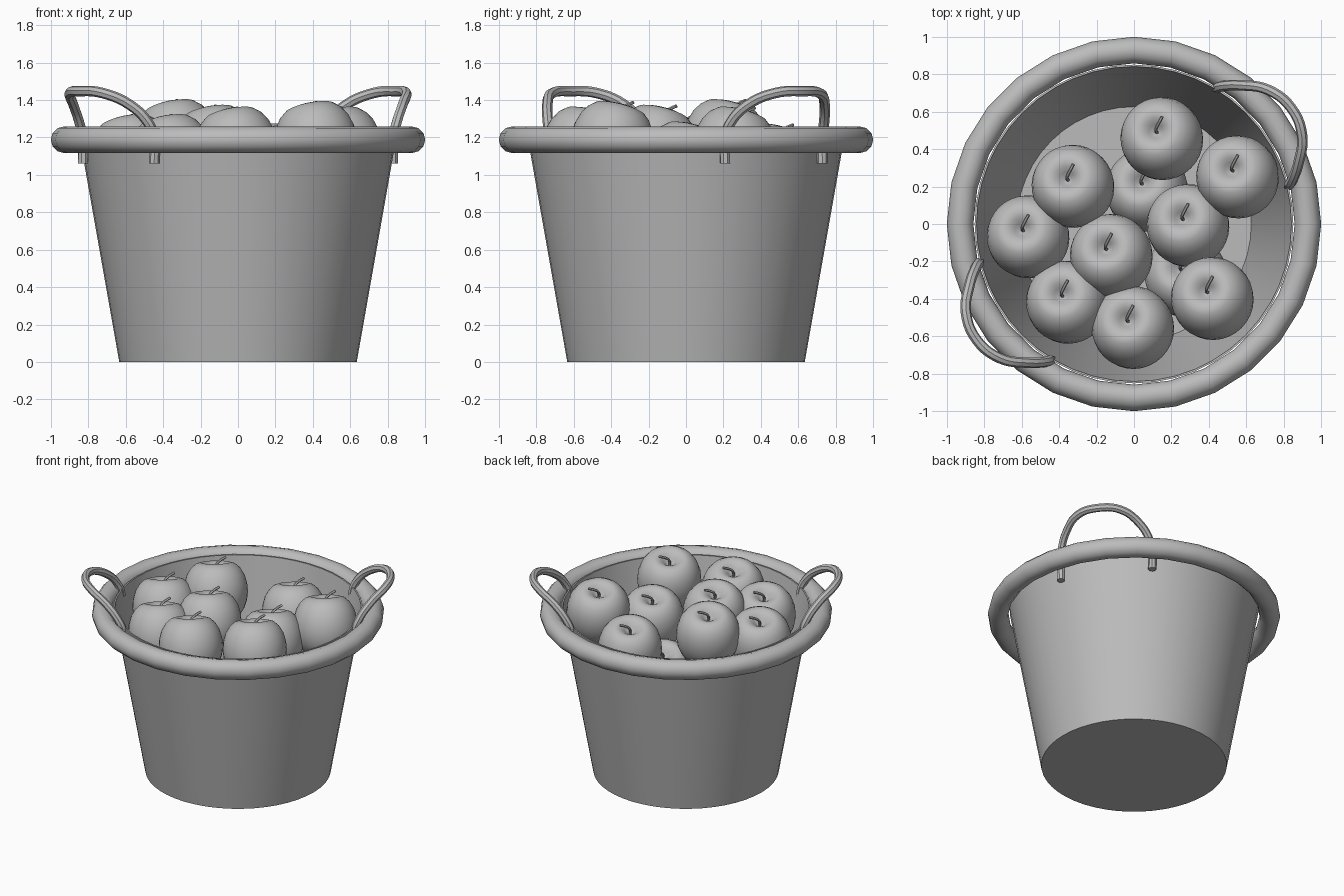
import bpy, bmesh, math
from mathutils import Vector, Matrix

if "Cube" in bpy.data.objects:
    bpy.data.objects.remove(bpy.data.objects["Cube"], do_unlink=True)

grey = bpy.data.materials.new("plain grey")
grey.use_nodes = True
GREY = (0.5, 0.5, 0.5, 1)
grey.diffuse_color = GREY
grey.node_tree.nodes["Principled BSDF"].inputs["Base Color"].default_value = GREY


def finish(obj, angle=40):
    obj.data.materials.append(grey)
    bpy.ops.object.select_all(action="DESELECT")
    obj.select_set(True)
    bpy.context.view_layer.objects.active = obj
    bpy.ops.object.shade_smooth_by_angle(angle=math.radians(angle))
    return obj


def lathe(name, profile, steps, angle=40):
    """Spin an (r, z) profile around z."""
    bm = bmesh.new()
    verts = [bm.verts.new((r, 0, z)) for r, z in profile]
    edges = [bm.edges.new(pair) for pair in zip(verts, verts[1:])]
    bmesh.ops.spin(bm, geom=verts + edges, axis=(0, 0, 1), cent=(0, 0, 0),
                   angle=math.tau, steps=steps)
    bmesh.ops.remove_doubles(bm, verts=bm.verts, dist=0.0005)
    bmesh.ops.recalc_face_normals(bm, faces=bm.faces)
    mesh = bpy.data.meshes.new(name)
    bm.to_mesh(mesh)
    bm.free()
    obj = bpy.data.objects.new(name, mesh)
    bpy.context.collection.objects.link(obj)
    return finish(obj, angle)


def tube(name, points, radius, sides=2, resolution=5):
    """Round tube along a smooth path, turned into a mesh."""
    curve = bpy.data.curves.new(name, "CURVE")
    curve.dimensions = "3D"
    curve.bevel_depth = radius
    curve.bevel_resolution = sides
    curve.use_fill_caps = True
    spline = curve.splines.new("BEZIER")
    spline.resolution_u = resolution
    spline.bezier_points.add(len(points) - 1)
    for bez, p in zip(spline.bezier_points, points):
        bez.co = p
        bez.handle_left_type = bez.handle_right_type = "AUTO"
    obj = bpy.data.objects.new(name, curve)
    bpy.context.collection.objects.link(obj)
    bpy.ops.object.select_all(action="DESELECT")
    obj.select_set(True)
    bpy.context.view_layer.objects.active = obj
    bpy.ops.object.convert(target="MESH")
    return finish(bpy.context.object)


# Tapered basket body with a thin wall and a floor
lathe("basket_body", [(0, 0), (0.635, 0), (0.852, 1.23), (0.842, 1.23),
                      (0.627, 0.012), (0, 0.012)], 48)

# Thick rolled rim
bpy.ops.mesh.primitive_torus_add(major_segments=28, minor_segments=12,
                                 major_radius=0.93, minor_radius=0.071,
                                 location=(0, 0, 1.188))
rim = bpy.context.object
rim.name = "rim"
finish(rim, 50)

# Two opposite handles that lean outward over the rim: (outward, sideways, up)
half = [(0.793, 0.322, 1.06), (0.793, 0.322, 1.2), (0.825, 0.31, 1.28),
        (0.905, 0.255, 1.375), (1.005, 0.15, 1.437)]
path = half + [(1.045, 0, 1.448)] + [(u, -v, z) for u, v, z in reversed(half)]
for name, turn in (("back_left_handle", 0), ("front_right_handle", math.pi)):
    spin = Matrix.Rotation(math.radians(36.3) + turn, 3, "Z")
    tube(name, [spin @ Vector(p) for p in path], 0.028)

# One apple and its bent stem, shared by every copy
apple = lathe("apple_1", [
    (0, 0.135), (0.02, 0.145), (0.04, 0.168), (0.065, 0.19), (0.1, 0.203),
    (0.135, 0.193), (0.17, 0.163), (0.198, 0.118), (0.215, 0.06), (0.22, 0),
    (0.212, -0.06), (0.192, -0.115), (0.162, -0.16), (0.125, -0.19),
    (0.085, -0.205), (0.05, -0.202), (0.02, -0.19), (0, -0.185)], 32, 60)
stem = tube("stem_1", [(0, 0, 0.12), (0.002, 0.005, 0.185),
                       (0.02, 0.028, 0.214), (0.045, 0.062, 0.237)], 0.009, 1, 4)

# Pile of apples, all tilted the same way
places = [(0.15, 0.455, 1.05), (0.555, 0.25, 1.14), (-0.325, 0.2, 1.18),
          (0.29, -0.01, 1.06), (-0.565, -0.07, 1.1), (-0.12, -0.17, 1.15),
          (-0.355, -0.42, 1.1), (-0.005, -0.555, 1.14), (0.42, -0.4, 1.17),
          (0.07, 0.18, 0.78), (0.28, -0.28, 0.76)]
tilt = Matrix.Rotation(math.radians(18), 4, Vector((-0.045, -0.035, 0)))
for i, place in enumerate(places, 1):
    for part, name in ((apple, "apple"), (stem, "stem")):
        obj = part
        if i > 1:
            obj = part.copy()
            obj.name = f"{name}_{i}"
            bpy.context.collection.objects.link(obj)
        obj.matrix_world = Matrix.Translation(place) @ tilt
